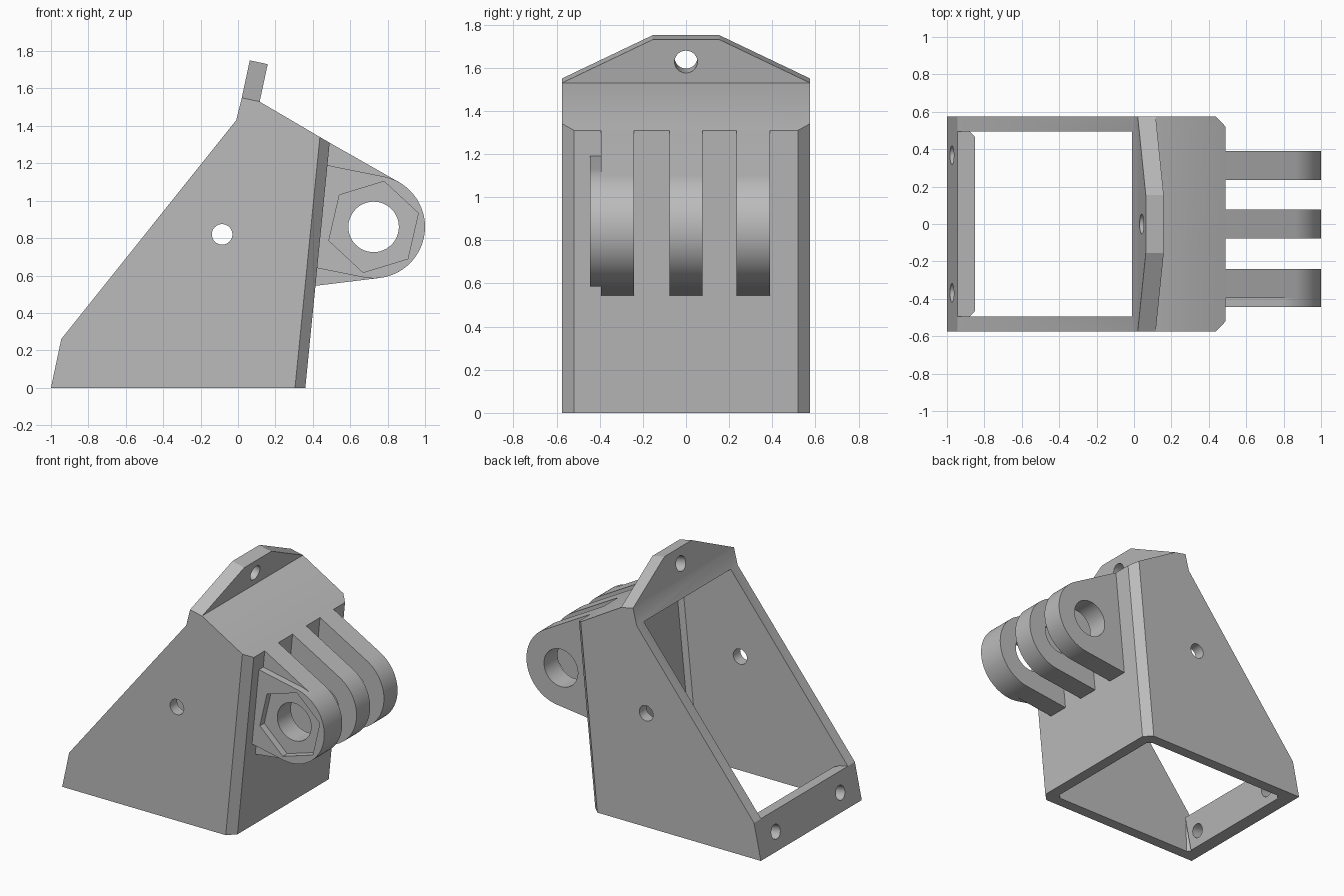
import bpy
import bmesh
from math import cos, sin, radians
from mathutils import Vector

cube = bpy.data.objects.get("Cube")
if cube:
    bpy.data.objects.remove(cube, do_unlink=True)

grey = bpy.data.materials.new("plain grey")
grey.use_nodes = True
COLOUR = (0.5, 0.5, 0.5, 1)
grey.diffuse_color = COLOUR
grey.node_tree.nodes["Principled BSDF"].inputs["Base Color"].default_value = COLOUR

X, Y, Z = Vector((1, 0, 0)), Vector((0, 1, 0)), Vector((0, 0, 1))
UP = Vector((0.21, 0, 0.978)).normalized()      # leaning direction of tab and back plate
OUT = Vector((UP.z, 0, -UP.x))                  # through the thickness of both


def prism(name, points, origin, u, v, depth, chamfer=(), size=0.05):
    """Extrude a flat profile; chamfer lists profile segments bevelled on both caps."""
    bm = bmesh.new()
    caps = []
    for shift in (Vector(), depth):
        caps.append([bm.verts.new(origin + u * a + v * b + shift) for a, b in points])
    n = len(points)
    bm.faces.new(caps[0])
    bm.faces.new(caps[1][::-1])
    for i in range(n):
        j = (i + 1) % n
        bm.faces.new((caps[0][j], caps[0][i], caps[1][i], caps[1][j]))
    edges = [bm.edges.get((c[i], c[(i + 1) % n])) for c in caps for i in chamfer]
    if edges:
        bmesh.ops.bevel(bm, geom=edges, offset=size, segments=1, affect='EDGES')
    bmesh.ops.recalc_face_normals(bm, faces=bm.faces)
    mesh = bpy.data.meshes.new(name)
    bm.to_mesh(mesh)
    bm.free()
    mesh.materials.append(grey)
    obj = bpy.data.objects.new(name, mesh)
    bpy.context.collection.objects.link(obj)
    return obj


def arc(centre, radius, start, end, steps):
    """Points from start to end angle in degrees."""
    angles = [radians(start + (end - start) * i / steps) for i in range(steps + 1)]
    return [(centre[0] + radius * cos(t), centre[1] + radius * sin(t)) for t in angles]


def ring(centre, radius, sides, turn=0):
    return arc(centre, radius, turn, turn + 360, sides)[:-1]


def cut(obj, cutter):
    """Subtract the cutter and discard it."""
    cutter.hide_render = True
    mod = obj.modifiers.new("cut", 'BOOLEAN')
    mod.operation = 'DIFFERENCE'
    mod.solver = 'EXACT'
    mod.object = cutter
    bpy.context.view_layer.objects.active = obj
    bpy.ops.object.modifier_apply(modifier=mod.name)
    bpy.data.objects.remove(cutter, do_unlink=True)


def smooth(obj):
    bpy.ops.object.select_all(action='DESELECT')
    obj.select_set(True)
    bpy.context.view_layer.objects.active = obj
    bpy.ops.object.shade_smooth_by_angle(angle=radians(25))


# Hollow wedge body, front corners chamfered
HALF, INNER = 0.575, 0.495
outer = [(-1, 0), (0.36, 0), (0.49, 1.31), (0.115, 1.53), (0.02, 1.55),
         (-0.01, 1.43), (-0.945, 0.26)]
body = prism("body", outer, -HALF * Y, X, Z, 2 * HALF * Y, chamfer=[1], size=0.055)

# Cavity open below and along the sloping back
inner = [(-0.923, -0.1), (0.27, -0.1), (0.40, 1.19), (-0.01, 1.43), (-0.2, 1.5),
         (-1.1, 0.5), (-1.04, 0.28), (-0.85, 0.24)]
cut(body, prism("cavity", inner, -INNER * Y, X, Z, 2 * INNER * Y, chamfer=[1, 7], size=0.03))

# Pin holes through the side walls, screw holes in the back plate
cut(body, prism("pin_hole", ring((-0.085, 0.82), 0.055, 32), -Y, X, Z, 2 * Y))
for side in (-1, 1):
    start = Vector((-0.975, side * 0.368, 0.125)) - OUT * 0.1
    cut(body, prism("screw_hole", ring((0, 0), 0.05, 32), start, Y, UP, OUT * 0.25))
smooth(body)

# Leaning top tab with an eyelet
corner = Vector((0.02, 0, 1.55))
tab = prism("top_tab", [(-HALF, 0), (HALF, 0), (0.155, 0.205), (-0.155, 0.205)],
            corner, Y, UP, OUT * 0.098)
cut(tab, prism("eyelet", ring((0, 0.1), 0.053, 32), corner - OUT * 0.1, Y, UP, OUT * 0.3))
smooth(tab)

# Three hinge lugs on the front wall
PIVOT, ROUND, BORE = (0.725, 0.86), 0.275, 0.135
lug_shape = ([(0.39, 0.56), (0.414, 0.545)] + arc(PIVOT, ROUND, -83, 60, 32)
             + [(0.49, 1.31), (0.45, 1.29)])
for name, y in (("right", -0.395), ("middle", -0.0775), ("left", 0.235)):
    lug = prism(name + "_lug", lug_shape, y * Y, X, Z, 0.155 * Y)
    cut(lug, prism("bore", ring(PIVOT, BORE, 48), -Y, X, Z, 2 * Y))
    smooth(lug)

# Raised boss with a hexagonal nut pocket on the right lug
boss_shape = ([(0.40, 0.643), (0.423, 0.64)] + arc(PIVOT, ROUND, -100, 77, 40)
              + [(0.478, 1.19), (0.45, 1.195)])
boss = prism("nut_boss", boss_shape, -0.445 * Y, X, Z, 0.05 * Y)
cut(boss, prism("nut_pocket", ring(PIVOT, 0.25, 6, 17), -Y, X, Z, 2 * Y))
smooth(boss)
